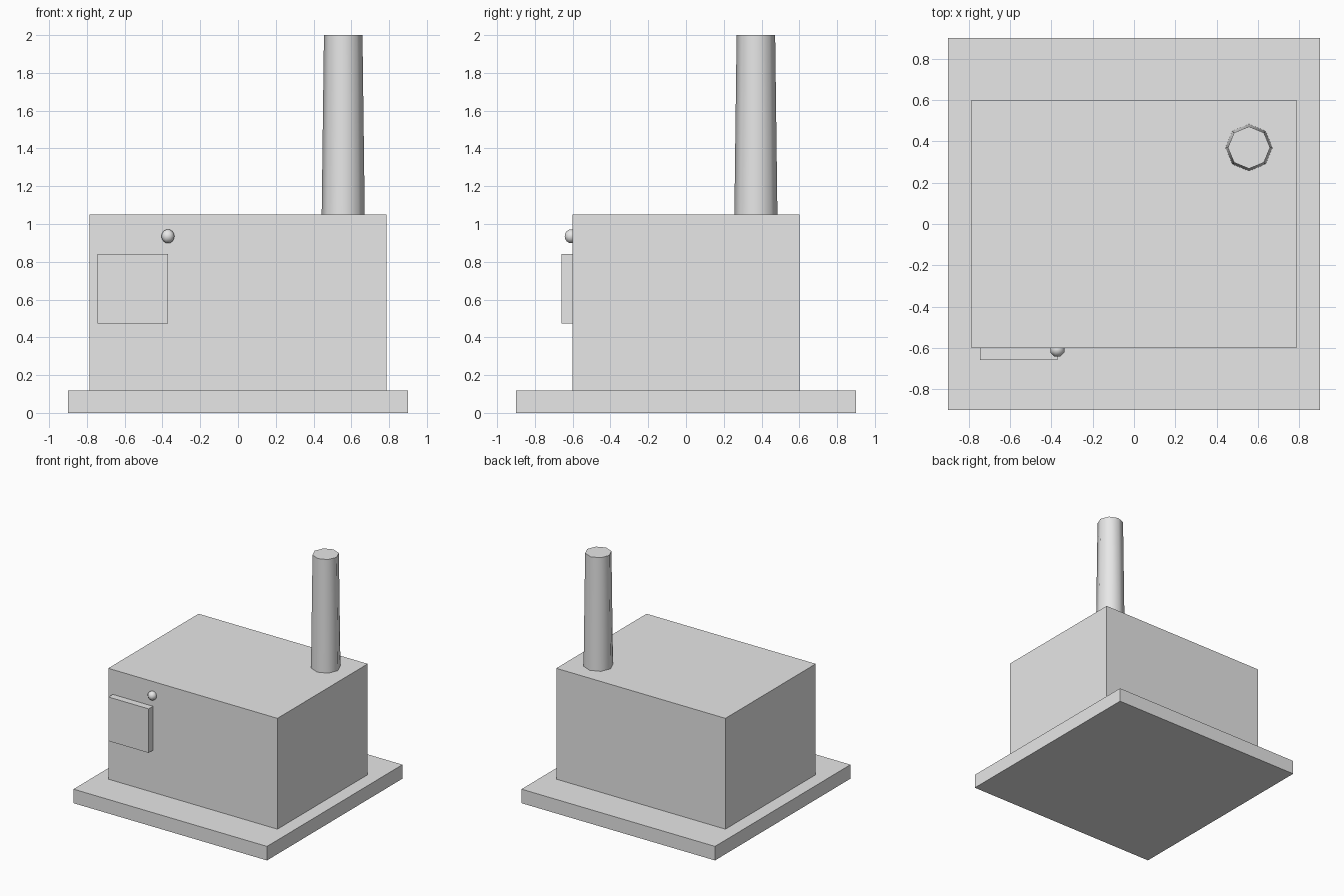
import bpy, bmesh, math
from mathutils import Matrix, Vector

if "Cube" in bpy.data.objects:
    bpy.data.objects.remove(bpy.data.objects["Cube"])

grey = bpy.data.materials.new("light_grey")
grey.diffuse_color = (0.8, 0.8, 0.8, 1)
grey.use_nodes = True
grey.node_tree.nodes["Principled BSDF"].inputs["Base Color"].default_value = grey.diffuse_color


def add_part(name, bm, smooth=False):
    mesh = bpy.data.meshes.new(name)
    for f in bm.faces:
        f.smooth = smooth
    bm.to_mesh(mesh)
    bm.free()
    if smooth:
        mesh.set_sharp_from_angle(angle=math.radians(60))
    mesh.materials.append(grey)
    obj = bpy.data.objects.new(name, mesh)
    bpy.context.collection.objects.link(obj)
    return obj


def add_box(name, low, high):
    low, high = Vector(low), Vector(high)
    bm = bmesh.new()
    bmesh.ops.create_cube(bm, size=1, matrix=Matrix.Translation((low + high) / 2)
                          @ Matrix.Diagonal((*(high - low), 1)))
    return add_part(name, bm)


# Foundation slab, house body and front door panel
add_box("foundation", (-0.9, -0.9, 0), (0.9, 0.9, 0.118))
add_box("body", (-0.787, -0.6, 0.118), (0.787, 0.6, 1.05))
add_box("front_panel", (-0.745, -0.658, 0.472), (-0.371, -0.6, 0.842))

# Tapered eight-sided chimney standing on the roof
bm = bmesh.new()
bmesh.ops.create_cone(bm, cap_ends=True, segments=8, radius1=0.114, radius2=0.102,
                      depth=0.95, matrix=Matrix.Translation((0.557, 0.37, 1.525)))
add_part("chimney", bm, smooth=True)

# Small round knob, half sunk into the front wall
bm = bmesh.new()
bmesh.ops.create_uvsphere(bm, u_segments=8, v_segments=8, radius=0.037,
                          matrix=Matrix.Translation((-0.371, -0.608, 0.935))
                          @ Matrix.Rotation(math.pi / 8, 4, 'Z'))
add_part("knob", bm, smooth=True)
